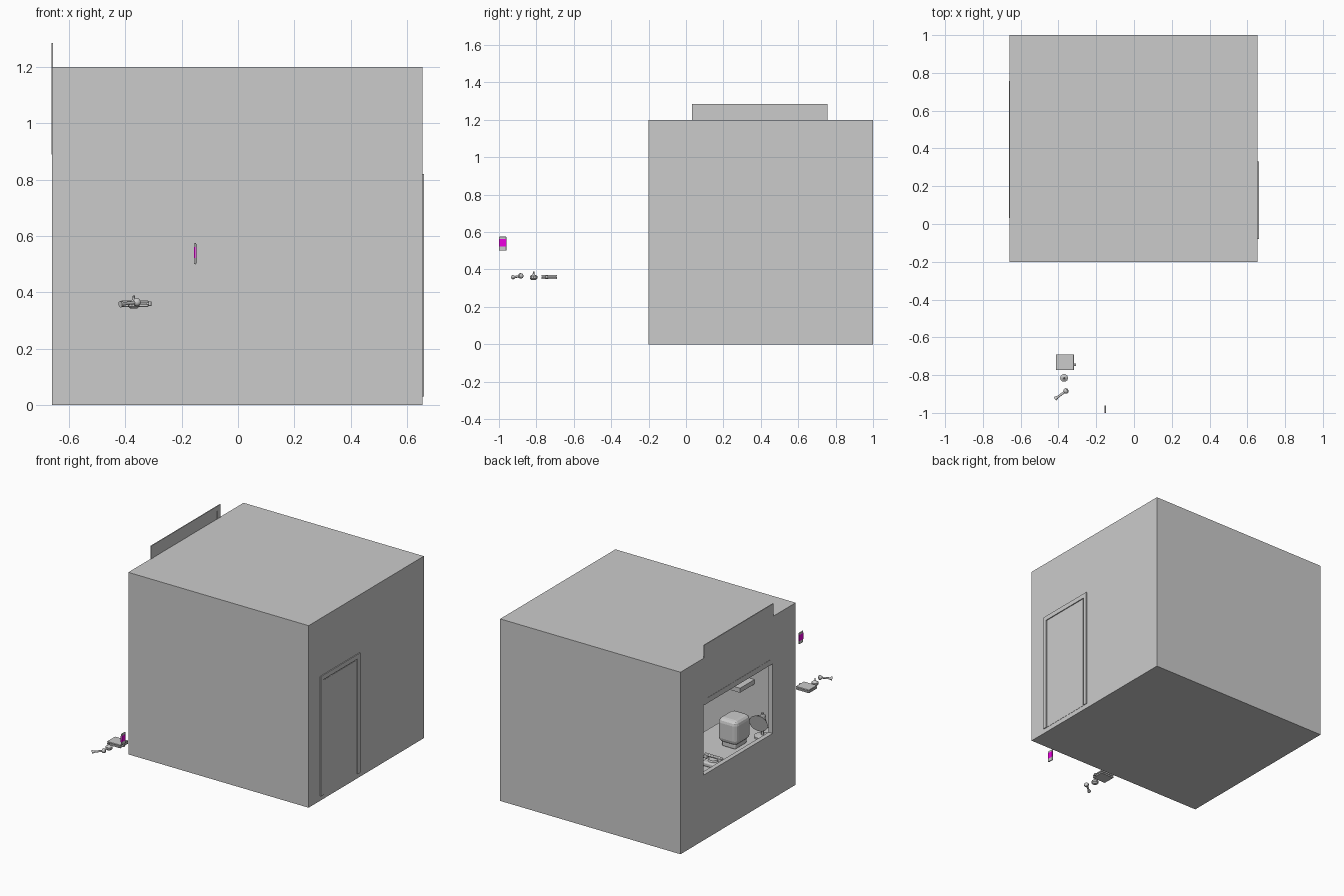
import bpy, math
from mathutils import Vector

if "Cube" in bpy.data.objects:
    bpy.data.objects.remove(bpy.data.objects["Cube"])


def box(name, x, y, z, bevel=0.0):
    """Box from (min, max) ranges on each axis."""
    bpy.ops.mesh.primitive_cube_add(size=1, location=[(r[0] + r[1]) / 2 for r in (x, y, z)])
    o = bpy.context.object
    o.name = name
    o.scale = [r[1] - r[0] for r in (x, y, z)]
    bpy.ops.object.transform_apply(location=False, rotation=False, scale=True)
    if bevel:
        m = o.modifiers.new("bevel", 'BEVEL')
        m.width, m.segments = bevel, 3
    return o


def lathe(name, profile, loc, axis=(0, 0, 1), sides=16):
    """Closed solid of revolution from (radius, height) points."""
    verts, faces = [], []
    for r, h in profile:
        for i in range(sides):
            a = 2 * math.pi * i / sides
            verts.append((r * math.cos(a), r * math.sin(a), h))
    n = len(profile)
    for j in range(n - 1):
        for i in range(sides):
            k = (i + 1) % sides
            faces.append((j * sides + i, j * sides + k, (j + 1) * sides + k, (j + 1) * sides + i))
    faces.append(tuple(reversed(range(sides))))
    faces.append(tuple(range((n - 1) * sides, n * sides)))
    me = bpy.data.meshes.new(name)
    me.from_pydata(verts, [], faces)
    o = bpy.data.objects.new(name, me)
    bpy.context.collection.objects.link(o)
    o.location = loc
    o.rotation_euler = Vector(axis).to_track_quat('Z', 'Y').to_euler()
    bpy.ops.object.select_all(action='DESELECT')
    o.select_set(True)
    bpy.context.view_layer.objects.active = o
    bpy.ops.object.shade_smooth_by_angle(angle=math.radians(35))
    return o


def cut(target, cutter):
    cutter.hide_render = True
    m = target.modifiers.new("cut", 'BOOLEAN')
    m.operation, m.object, m.solver = 'DIFFERENCE', cutter, 'EXACT'
    bpy.context.view_layer.objects.active = target
    bpy.ops.object.modifier_apply(modifier=m.name)
    bpy.data.objects.remove(cutter)


# Hollow booth with a serving window in the left wall
T = 0.03
booth = box("booth_walls", (-0.66, 0.655), (-0.2, 1.0), (0, 1.2))
cut(booth, box("room_cutter", (-0.66 + T, 0.655 - T), (-0.2 + T, 1.0 - T), (T, 1.2 - T)))
cut(booth, box("window_cutter", (-0.8, -0.5), (0.04, 0.76), (0.43, 0.89)))

# Raised window sash, sliding up past the roof edge
sash = box("window_sash", (-0.662, -0.656), (0.033, 0.757), (0.89, 1.285))
for side, xr in (("outer", (-0.7, -0.6605)), ("inner", (-0.6575, -0.6))):
    cut(sash, box("sash_cutter_" + side, xr, (0.065, 0.722), (0.925, 1.255)))

# Door frame and door on the right wall
frame = box("door_frame", (0.645, 0.661), (-0.08, 0.33), (0.03, 0.82))
cut(frame, box("door_cutter", (0.6, 0.7), (-0.055, 0.302), (0.0, 0.79)))
box("door", (0.645, 0.6565), (-0.048, 0.295), (0.03, 0.783))

# Desk and things on it, seen through the window
box("desk_top", (-0.63, -0.2), (-0.17, 0.95), (0.31, 0.34))
for y in (-0.15, 0.91):
    box("desk_end", (-0.6, -0.22), (y, y + 0.03), (0.03, 0.31))
box("wall_shelf", (-0.38, -0.31), (-0.17, -0.02), (0.6, 0.63))
box("monitor", (-0.52, -0.38), (0.06, 0.22), (0.37, 0.53), 0.03)
box("monitor_base", (-0.5, -0.4), (0.08, 0.2), (0.34, 0.375), 0.008)
lathe("lamp_base", [(0.05, 0), (0.05, 0.012), (0.008, 0.018), (0.008, 0.16)], (-0.53, -0.04, 0.34))
lathe("lamp_shade", [(0.015, 0), (0.02, 0.02), (0.06, 0.08)], (-0.53, -0.05, 0.48), (-0.2, 0.9, -0.25), 20)
box("telephone_body", (-0.57, -0.46), (0.4, 0.5), (0.34, 0.37), 0.01)
lathe("telephone_dial", [(0.032, 0), (0.028, 0.01)], (-0.515, 0.45, 0.37), sides=20)
box("telephone_handset", (-0.58, -0.45), (0.44, 0.46), (0.39, 0.403), 0.005)
for x in (-0.58, -0.475):
    box("handset_end", (x, x + 0.025), (0.434, 0.466), (0.375, 0.395), 0.005)

# Ink pad: base and lid with a side catch
box("ink_pad_base", (-0.414, -0.318), (-0.773, -0.69), (0.349, 0.359), 0.002)
box("ink_pad", (-0.408, -0.324), (-0.766, -0.696), (0.358, 0.363))
box("ink_pad_lid", (-0.414, -0.318), (-0.773, -0.69), (0.362, 0.371), 0.002)
box("ink_pad_catch", (-0.32, -0.307), (-0.752, -0.738), (0.352, 0.368), 0.002)

# Knobbed stamp
lathe("stamp", [(0.012, -0.017), (0.021, -0.009), (0.021, 0.005), (0.008, 0.012),
                (0.004, 0.018), (0.004, 0.028), (0.001, 0.03)], (-0.37, -0.815, 0.36), sides=10)

# Torch with flared tail and round head
lathe("torch", [(0.011, 0), (0.011, 0.005), (0.006, 0.016), (0.006, 0.06), (0.013, 0.066),
                (0.015, 0.073), (0.013, 0.08), (0.005, 0.085)],
      (-0.418, -0.926, 0.358), (0.8, 0.58, 0.1))

# Rounded card with a magenta band
card = box("card", (-0.156, -0.148), (-1.0, -0.96), (0.5, 0.575), 0.003)
band = box("card_band", (-0.1565, -0.1475), (-1.0, -0.96), (0.522, 0.562))
mat = bpy.data.materials.new("magenta")
mat.diffuse_color = (0.85, 0.0, 0.75, 1)
mat.use_nodes = True
mat.node_tree.nodes["Principled BSDF"].inputs["Base Color"].default_value = mat.diffuse_color
band.data.materials.append(mat)
